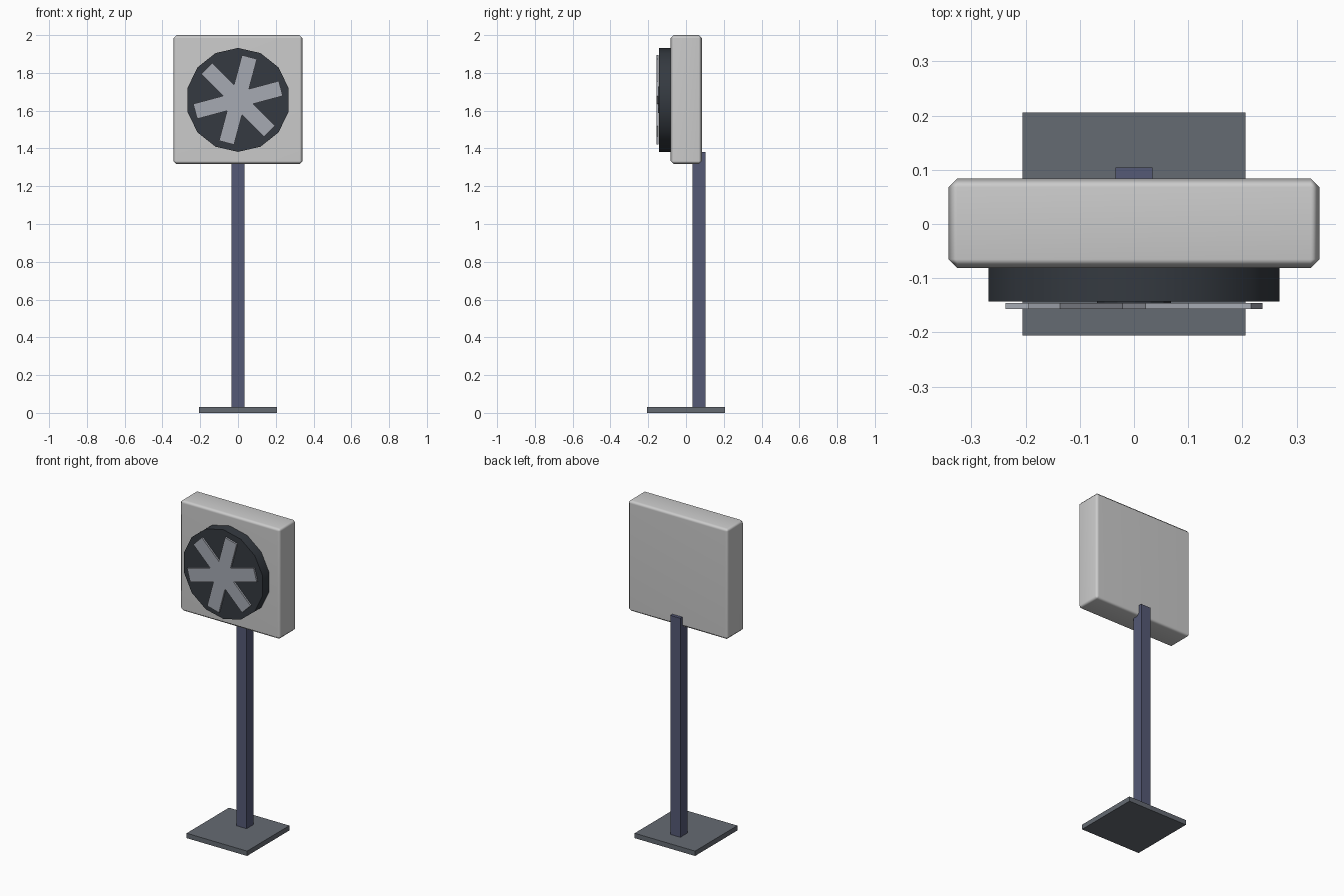
import bpy
import bmesh
import math
from mathutils import Matrix

if "Cube" in bpy.data.objects:
    bpy.data.objects.remove(bpy.data.objects["Cube"])

CENTRE_Z = 1.657


def material(name, rgb):
    m = bpy.data.materials.new(name)
    m.diffuse_color = (*rgb, 1)
    m.use_nodes = True
    m.node_tree.nodes["Principled BSDF"].inputs["Base Color"].default_value = m.diffuse_color
    return m


def finish(name, bm, mat):
    mesh = bpy.data.meshes.new(name)
    bm.to_mesh(mesh)
    bm.free()
    ob = bpy.data.objects.new(name, mesh)
    bpy.context.collection.objects.link(ob)
    mesh.materials.append(mat)
    return ob


def box(name, lo, hi, mat):
    size = [b - a for a, b in zip(lo, hi)]
    mid = [(a + b) / 2 for a, b in zip(lo, hi)]
    bm = bmesh.new()
    bmesh.ops.create_cube(bm, size=1, matrix=Matrix.Translation(mid) @ Matrix.Diagonal((*size, 1)))
    return finish(name, bm, mat)


def disc(name, radius, sides, y0, y1, mat):
    # cylinder along y with a vertex pointing straight up
    bm = bmesh.new()
    place = (Matrix.Translation((0, (y0 + y1) / 2, CENTRE_Z))
             @ Matrix.Rotation(math.pi / 2, 4, 'X'))
    bmesh.ops.create_cone(bm, cap_ends=True, segments=sides, radius1=radius,
                          radius2=radius, depth=y1 - y0, matrix=place)
    return finish(name, bm, mat)


def smooth(ob, degrees):
    bpy.ops.object.select_all(action='DESELECT')
    ob.select_set(True)
    bpy.context.view_layer.objects.active = ob
    bpy.ops.object.shade_smooth_by_angle(angle=math.radians(degrees))


steel = material("steel", (0.13, 0.145, 0.17))
post_blue = material("post_blue", (0.09, 0.10, 0.18))
shell = material("shell", (0.67, 0.66, 0.67))
dark = material("dark", (0.035, 0.042, 0.052))
blade_grey = material("blade_grey", (0.38, 0.40, 0.45))

# Stand
box("base_plate", (-0.206, -0.206, 0), (0.206, 0.206, 0.03), steel)
box("post", (-0.034, 0.035, 0.03), (0.034, 0.104, 1.38), post_blue)

# Housing with small chamfers
housing = box("housing", (-0.342, -0.081, 1.317), (0.342, 0.084, 2.0), shell)
bev = housing.modifiers.new("chamfer", 'BEVEL')
bev.width = 0.016
bev.segments = 1
for p in housing.data.polygons:
    p.use_smooth = True
housing.modifiers.new("face_normals", 'WEIGHTED_NORMAL')

# Fan drum and hub
smooth(disc("fan_drum", 0.275, 14, -0.143, -0.07, dark), 30)
disc("fan_hub", 0.07, 14, -0.15, -0.14, dark)

# Six blades: three bars crossing at the centre, joined into one star outline
bm = bmesh.new()
L, W = 0.2346, 0.082
ring = []
for i in range(6):
    a = math.radians(15 + 60 * i)
    for r, s in ((L, -W / 2), (L, W / 2)):
        ring.append((r * math.cos(a) - s * math.sin(a), r * math.sin(a) + s * math.cos(a)))
    notch = a + math.radians(30)
    ring.append((W * math.cos(notch), W * math.sin(notch)))
face = bm.faces.new([bm.verts.new((x, -0.157, CENTRE_Z + z)) for x, z in ring])
out = bmesh.ops.extrude_face_region(bm, geom=[face], use_keep_orig=True)
bmesh.ops.translate(bm, vec=(0, 0.011, 0),
                    verts=[g for g in out["geom"] if isinstance(g, bmesh.types.BMVert)])
bmesh.ops.recalc_face_normals(bm, faces=bm.faces)
finish("fan_blades", bm, blade_grey)
